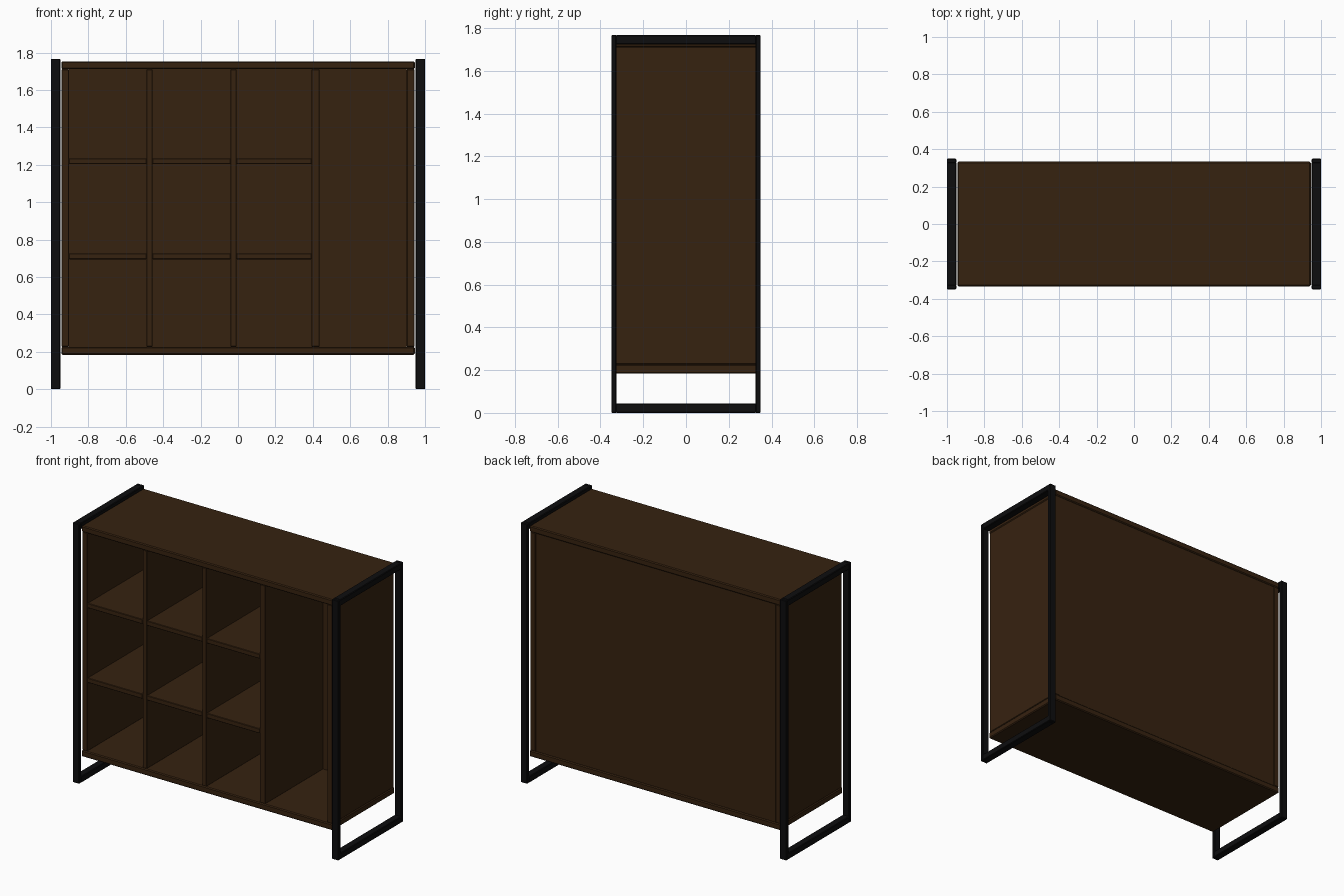
import bpy
import bmesh

if "Cube" in bpy.data.objects:
    bpy.data.objects.remove(bpy.data.objects["Cube"], do_unlink=True)


def material(name, color):
    mat = bpy.data.materials.new(name)
    mat.use_nodes = True
    mat.diffuse_color = color
    bsdf = next(n for n in mat.node_tree.nodes if n.type == "BSDF_PRINCIPLED")
    bsdf.inputs["Base Color"].default_value = color
    return mat


wood = material("dark brown wood", (0.037, 0.016, 0.005, 1))
metal = material("black metal", (0.004, 0.004, 0.0045, 1))


def board(name, xs, ys, zs, mat=wood, bevel=0.003):
    """Box spanning the given ranges, with softened edges."""
    bm = bmesh.new()
    bmesh.ops.create_cube(bm, size=1)
    for v in bm.verts:
        for axis, (low, high) in enumerate((xs, ys, zs)):
            v.co[axis] = high if v.co[axis] > 0 else low
    mesh = bpy.data.meshes.new(name)
    bm.to_mesh(mesh)
    bm.free()
    mesh.materials.append(mat)
    obj = bpy.data.objects.new(name, mesh)
    bpy.context.collection.objects.link(obj)
    if bevel:
        mod = obj.modifiers.new("soft edges", "BEVEL")
        mod.width = bevel
        mod.segments = 1
    return obj


# Key levels of the cabinet
W, D, H = 0.945, 0.333, 1.753
FLOOR, CEILING = 0.227, 1.711
FRONT, BACK = -0.328, 0.325

# Top and bottom boards
board("top_board", (-W, W), (-D, D), (CEILING, H), bevel=0.006)
board("bottom_board", (-W, W), (-D, D), (0.184, FLOOR), bevel=0.006)

# Outer side panels
board("right_side_panel", (-0.943, -0.904), (FRONT, 0.33), (FLOOR, CEILING))
board("left_side_panel", (0.902, 0.943), (FRONT, 0.33), (FLOOR, CEILING))

# Back panel
board("back_panel", (-0.904, 0.902), (0.295, BACK), (FLOOR, CEILING), bevel=0)

# Upright dividers
dividers = [(-0.489, -0.457), (-0.04, -0.008), (0.393, 0.436)]
for i, xs in enumerate(dividers):
    board(f"divider_{i + 1}", xs, (FRONT, 0.295), (FLOOR, CEILING))

# Shelves between the uprights
starts = [-0.904] + [xs[1] for xs in dividers[:2]]
ends = [xs[0] for xs in dividers]
for row, zs in enumerate([(0.695, 0.727), (1.203, 1.235)]):
    for col, xs in enumerate(zip(starts, ends)):
        board(f"shelf_{row + 1}_{col + 1}", xs, (FRONT, 0.295), zs)

# Rectangular metal frame at each end
OUT, POST, RAIL, TOP = 0.349, 0.024, 0.043, 1.767
for side, xs in (("right", (-1, -0.95)), ("left", (0.95, 1))):
    board(f"{side}_front_post", xs, (-OUT, POST - OUT), (0, TOP), metal, 0.004)
    board(f"{side}_back_post", xs, (OUT - POST, OUT), (0, TOP), metal, 0.004)
    inner = (POST - OUT - 0.004, OUT - POST + 0.004)
    board(f"{side}_foot_rail", xs, inner, (0, RAIL), metal, 0.004)
    board(f"{side}_top_rail", xs, inner, (TOP - RAIL, TOP), metal, 0.004)
